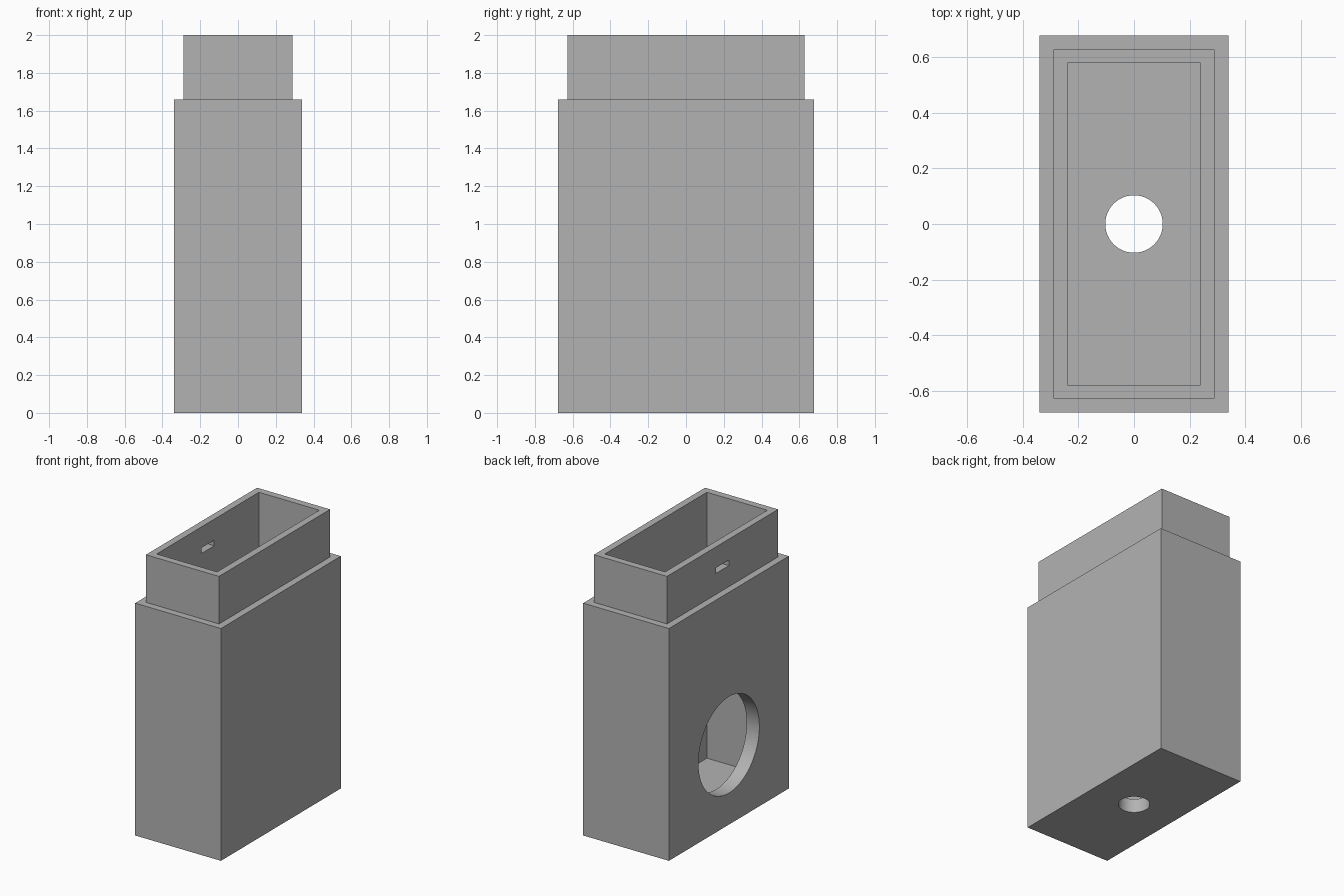
import bpy
import bmesh
from math import radians
from mathutils import Matrix, Vector

cube = bpy.data.objects.get("Cube")
if cube:
    bpy.data.objects.remove(cube, do_unlink=True)

grey = bpy.data.materials.new("plain grey")
grey.use_nodes = True
colour = (0.45, 0.45, 0.45, 1.0)
grey.diffuse_color = colour
grey.node_tree.nodes["Principled BSDF"].inputs["Base Color"].default_value = colour


def make_object(name, bm):
    bmesh.ops.recalc_face_normals(bm, faces=bm.faces)
    mesh = bpy.data.meshes.new(name)
    bm.to_mesh(mesh)
    bm.free()
    mesh.materials.append(grey)
    obj = bpy.data.objects.new(name, mesh)
    bpy.context.collection.objects.link(obj)
    return obj


def cylinder(name, radius, depth, centre, axis):
    bm = bmesh.new()
    turn = Vector((0, 0, 1)).rotation_difference(Vector(axis)).to_matrix().to_4x4()
    bmesh.ops.create_cone(bm, cap_ends=True, segments=96, radius1=radius,
                          radius2=radius, depth=depth,
                          matrix=Matrix.Translation(centre) @ turn)
    return make_object(name, bm)


def box(name, size, centre):
    bm = bmesh.new()
    bmesh.ops.create_cube(bm, size=1, matrix=Matrix.Translation(centre)
                          @ Matrix.Diagonal((*size, 1)))
    return make_object(name, bm)


def stepped_box(name, sections):
    """Join rectangular sections (half width, half depth, height) and cap the ends."""
    bm = bmesh.new()
    corners = ((-1, -1), (1, -1), (1, 1), (-1, 1))
    rings = [[bm.verts.new((sx * w, sy * d, z)) for sx, sy in corners]
             for w, d, z in sections]
    for low, high in zip(rings, rings[1:]):
        for i in range(4):
            j = (i + 1) % 4
            bm.faces.new((low[i], low[j], high[j], high[i]))
    bm.faces.new(rings[0])
    bm.faces.new(rings[-1])
    return make_object(name, bm)


# Housing: outer body, shoulder, collar, rim and the cavity down to the floor
half_w, half_d, step = 0.339, 0.677, 0.05
shoulder, top, floor = 1.66, 2.0, 0.1
housing = stepped_box("housing", [
    (half_w, half_d, 0),
    (half_w, half_d, shoulder),
    (half_w - step, half_d - step, shoulder),
    (half_w - step, half_d - step, top),
    (half_w - 2 * step, half_d - 2 * step, top),
    (half_w - 2 * step, half_d - 2 * step, floor),
])

# Openings: round side window, collar slot and hole in the floor
cutters = [
    cylinder("window_cutter", 0.344, 0.3, (-half_w, 0, 0.57), (1, 0, 0)),
    box("slot_cutter", (0.2, 0.145, 0.04), (-half_w + 0.06, 0, 1.83)),
    cylinder("floor_hole_cutter", 0.103, 0.4, (0, 0, 0.05), (0, 0, 1)),
]
bpy.ops.object.select_all(action="DESELECT")
housing.select_set(True)
bpy.context.view_layer.objects.active = housing
for cutter in cutters:
    cutter.hide_render = True
    cut = housing.modifiers.new(cutter.name, "BOOLEAN")
    cut.operation = "DIFFERENCE"
    cut.solver = "EXACT"
    cut.object = cutter
    bpy.ops.object.modifier_apply(modifier=cut.name)
    bpy.data.objects.remove(cutter, do_unlink=True)

bpy.ops.object.shade_smooth_by_angle(angle=radians(30))
